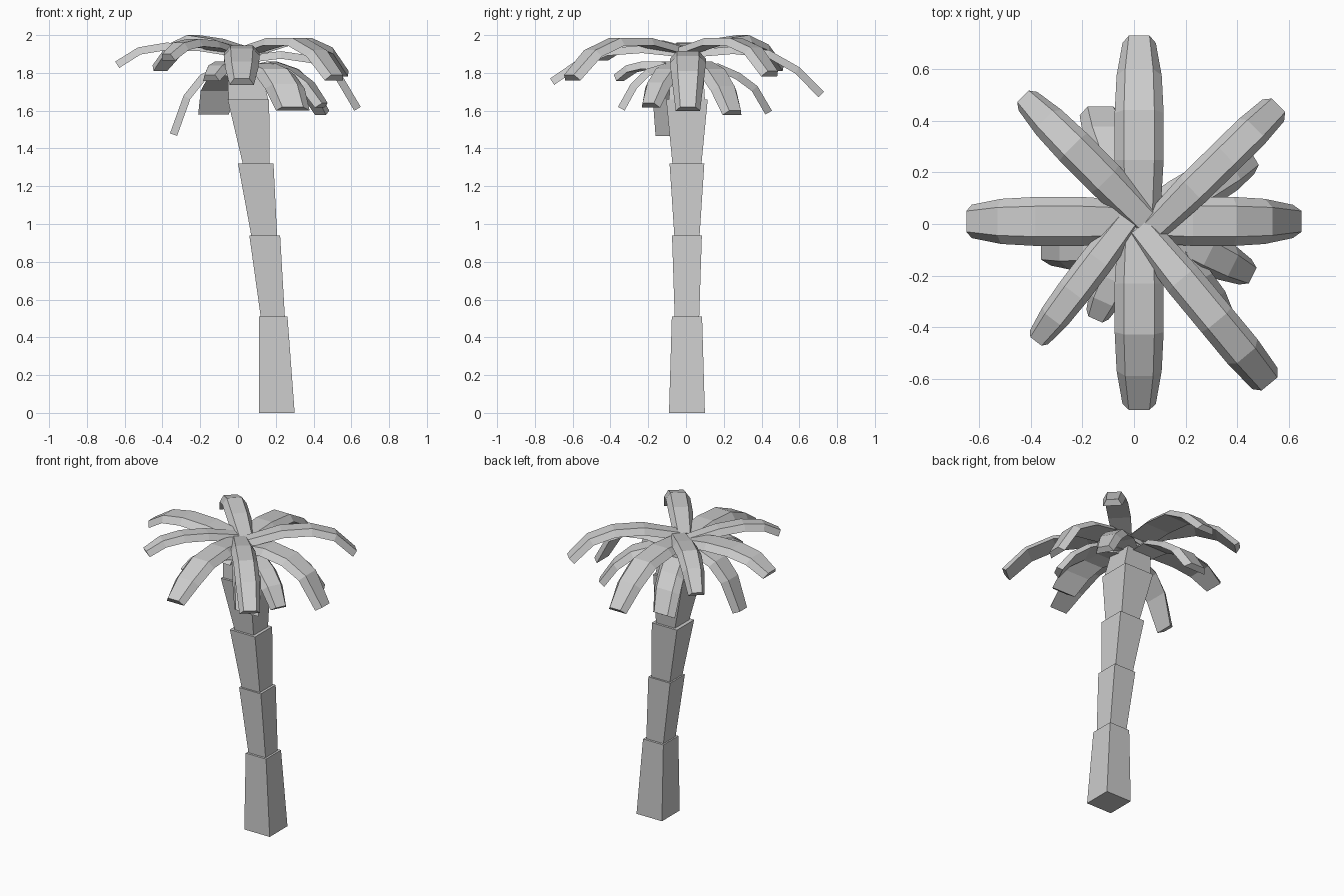
import bpy, bmesh
from mathutils import Vector

if "Cube" in bpy.data.objects:
    bpy.data.objects.remove(bpy.data.objects["Cube"])


def loft(name, rings):
    """Closed solid through a series of four-point rings."""
    bm = bmesh.new()
    vr = [[bm.verts.new(p) for p in ring] for ring in rings]
    for a, b in zip(vr, vr[1:]):
        for i in range(4):
            j = (i + 1) % 4
            bm.faces.new((a[i], a[j], b[j], b[i]))
    bm.faces.new(vr[0][::-1])
    bm.faces.new(vr[-1])
    bmesh.ops.recalc_face_normals(bm, faces=bm.faces)
    me = bpy.data.meshes.new(name)
    bm.to_mesh(me)
    bm.free()
    ob = bpy.data.objects.new(name, me)
    bpy.context.collection.objects.link(ob)
    return ob


def square(x0, x1, h, z):
    return [(x0, .005 - h, z), (x1, .005 - h, z), (x1, .005 + h, z), (x0, .005 + h, z)]


# Leaning trunk of tapered square blocks: bottom x0, x1, half depth, z, then top
blocks = [
    (.11, .30, .095, 0, .11, .262, .08, .51),
    (.12, .248, .065, .51, .06, .223, .079, .94),
    (.07, .207, .067, .94, .00, .188, .092, 1.32),
    (.025, .167, .077, 1.32, -.055, .165, .11, 1.66),
    (-.05, .16, .095, 1.66, -.06, .10, .08, 1.90),
]
for i, b in enumerate(blocks):
    loft(f"trunk_block_{i + 1}", [square(*b[:4]), square(*b[4:])])


# Drooping frond: bevelled strip swept from the crown to its tip
STEPS = (0, .33, .6, .82, 1)
TAPER = (.85, 1, 1, .92, .68)


def frond(name, tip, heights, width, base=(.02, .01), thick=.04, side=None, taper=TAPER):
    start, end = Vector(base), Vector(tip)
    flat = (end - start).normalized()
    across = Vector((-flat.y, flat.x, 0))
    side = Vector(side) if side else across
    pts = [Vector((*start.lerp(end, t), z)) for t, z in zip(STEPS, heights)]
    rings = []
    for i, p in enumerate(pts):
        d = (pts[min(i + 1, 4)] - pts[max(i - 1, 0)]).normalized()
        down = d.cross(side).normalized()
        if down.z > 0:
            down = -down
        w = width * taper[i] / 2
        low = p + down * thick
        rings.append([low - side * w, low + side * w,
                      p + side * w * .62, p - side * w * .62])
    loft(name, rings)


BLUNT = (.8, 1, 1, 1, .85)

# Upper crown: tip, heights along the frond, width, base, and options
upper = [
    ((.02, .73), (1.92, 1.94, 1.92, 1.83, 1.70), .19, (.02, .01), {}),
    ((.02, -.72), (1.92, 1.945, 1.93, 1.86, 1.77), .19, (.02, .01), {}),
    ((.65, .01), (1.89, 1.915, 1.89, 1.81, 1.62), .19, (.02, .01), {}),
    ((-.65, .01), (1.92, 1.955, 1.96, 1.935, 1.86), .19, (.02, .01), {}),
    ((.56, .46), (1.93, 1.985, 1.985, 1.935, 1.81), .14, (.06, -.03), {"taper": BLUNT}),
    ((.525, -.62), (1.93, 1.985, 1.985, 1.92, 1.79), .15, (.02, -.01), {"taper": BLUNT}),
    ((-.38, -.455), (1.93, 1.97, 1.98, 1.96, 1.90), .13, (-.02, .02), {}),
    ((-.43, .495), (1.93, 1.98, 2.00, 1.95, 1.84), .15, (.05, .01), {}),
]
for i, (tip, heights, width, base, opts) in enumerate(upper):
    frond(f"upper_frond_{i + 1}", tip, heights, width, base, **opts)

# Lower crown: shorter, steeper fronds, some of them skewed
X, Y = (1, 0, 0), (0, 1, 0)
lower = [
    ((-.36, -.10), (1.82, 1.84, 1.79, 1.68, 1.48), .18, (.04, -.06), {"side": Y}),
    ((-.13, .455), (1.82, 1.85, 1.80, 1.73, 1.60), .19, (.02, .03), {"side": X, "taper": BLUNT}),
    ((.465, .26), (1.83, 1.86, 1.82, 1.73, 1.60), .17, (.04, .01), {}),
    ((.46, -.20), (1.83, 1.86, 1.82, 1.75, 1.64), .16, (.04, .01), {}),
    ((.29, -.36), (1.83, 1.85, 1.82, 1.74, 1.62), .21, (.06, .01), {"side": X, "taper": BLUNT}),
    ((-.15, -.37), (1.83, 1.86, 1.86, 1.84, 1.79), .14, (.02, .01), {}),
]
for i, (tip, heights, width, base, opts) in enumerate(lower):
    frond(f"lower_frond_{i + 1}", tip, heights, width, base, **opts)
